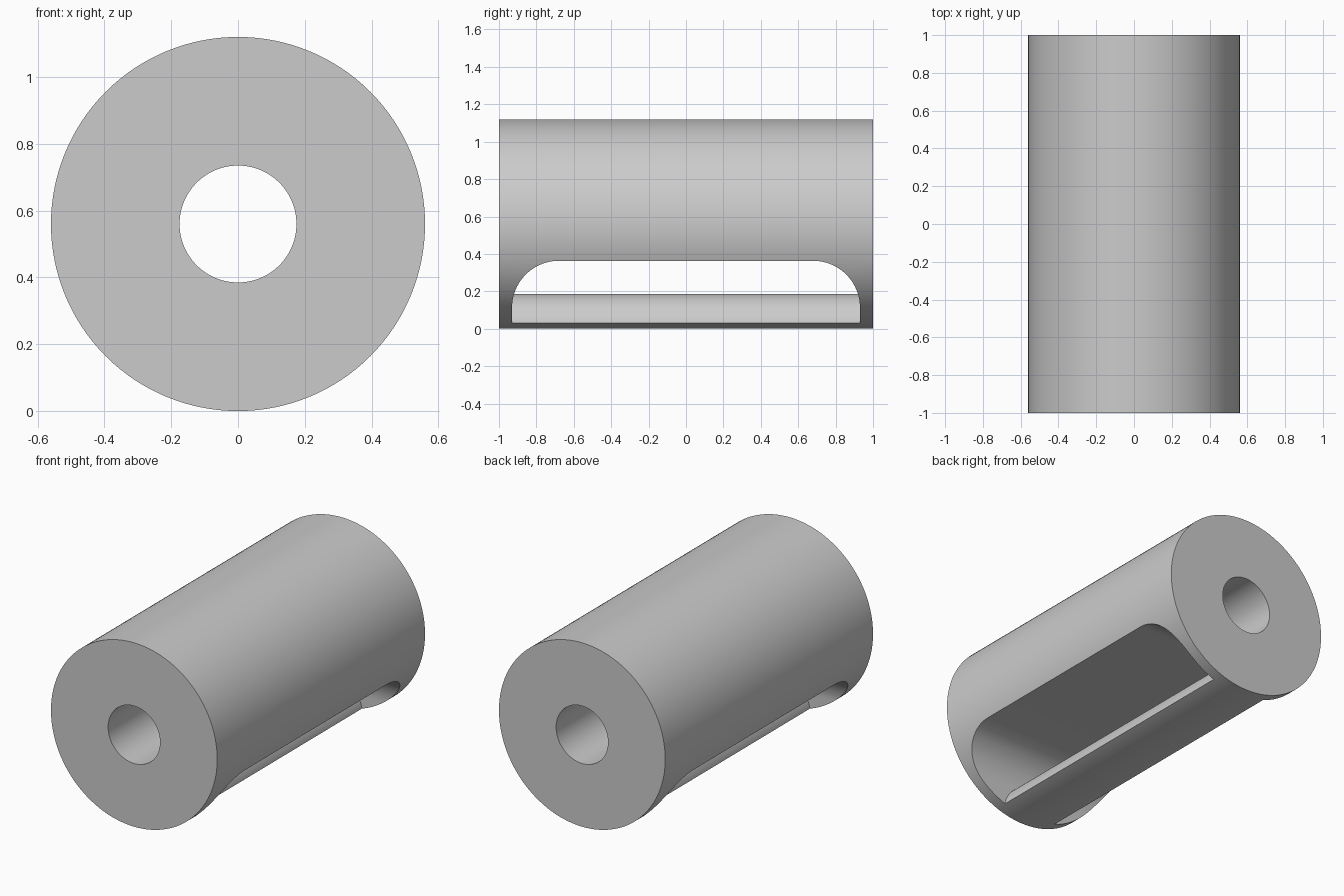
import bpy, bmesh, math
from mathutils import Vector

cube = bpy.data.objects.get("Cube")
if cube:
    bpy.data.objects.remove(cube, do_unlink=True)

RADIUS, BORE, LENGTH = 0.56, 0.175, 2.0
SLOT_HALF, SLOT_TOP, CORNER = 0.93, 0.363, 0.25
BAR = 0.187

grey = bpy.data.materials.new("plain grey")
grey.use_nodes = True
colour = (0.6, 0.6, 0.6, 1)
grey.diffuse_color = colour
grey.node_tree.nodes["Principled BSDF"].inputs["Base Color"].default_value = colour


def prism(name, points, sweep):
    """Extrude a closed outline along the sweep vector, centred on it."""
    bm = bmesh.new()
    half = Vector(sweep) / 2
    face = bm.faces.new([bm.verts.new(Vector(p) - half) for p in points])
    new = bmesh.ops.extrude_face_region(bm, geom=[face])["geom"]
    bmesh.ops.translate(bm, vec=sweep,
                        verts=[v for v in new if isinstance(v, bmesh.types.BMVert)])
    bmesh.ops.recalc_face_normals(bm, faces=bm.faces)
    mesh = bpy.data.meshes.new(name)
    bm.to_mesh(mesh)
    bm.free()
    mesh.materials.append(grey)
    obj = bpy.data.objects.new(name, mesh)
    bpy.context.collection.objects.link(obj)
    return obj


def rod(name, radius, z, length, sides=128):
    turn = [math.tau * i / sides for i in range(sides)]
    ring = [(radius * math.cos(a), 0, z + radius * math.sin(a)) for a in turn]
    return prism(name, ring, (0, length, 0))


def cut(target, cutter):
    bpy.context.view_layer.objects.active = target
    mod = target.modifiers.new("cut", 'BOOLEAN')
    mod.operation, mod.solver, mod.object = 'DIFFERENCE', 'EXACT', cutter
    bpy.ops.object.modifier_apply(modifier=mod.name)
    bpy.data.objects.remove(cutter, do_unlink=True)


# Cylinder with a bore along its whole length
body = rod("slotted_cylinder", RADIUS, RADIUS, LENGTH)
cut(body, rod("bore_cutter", BORE, RADIUS, LENGTH * 2))

# Sideways tunnel with rounded upper corners
outline = [(0, -SLOT_HALF, -0.5), (0, SLOT_HALF, -0.5)]
for side, start in ((1, 0), (-1, 90)):
    for i in range(25):
        a = math.radians(start + 90 * i / 24)
        outline.append((0, side * (SLOT_HALF - CORNER) + CORNER * math.cos(a),
                        SLOT_TOP - CORNER + CORNER * math.sin(a)))
tunnel = prism("tunnel_cutter", outline, (2, 0, 0))

# Leave a round-topped bar standing along the bottom of the tunnel
cut(tunnel, rod("bar_keeper", BAR, 0, LENGTH * 2))
cut(body, tunnel)

# Smooth curved walls, crisp edges
bpy.ops.object.select_all(action='DESELECT')
body.select_set(True)
bpy.context.view_layer.objects.active = body
bpy.ops.object.shade_smooth_by_angle(angle=math.radians(30))
